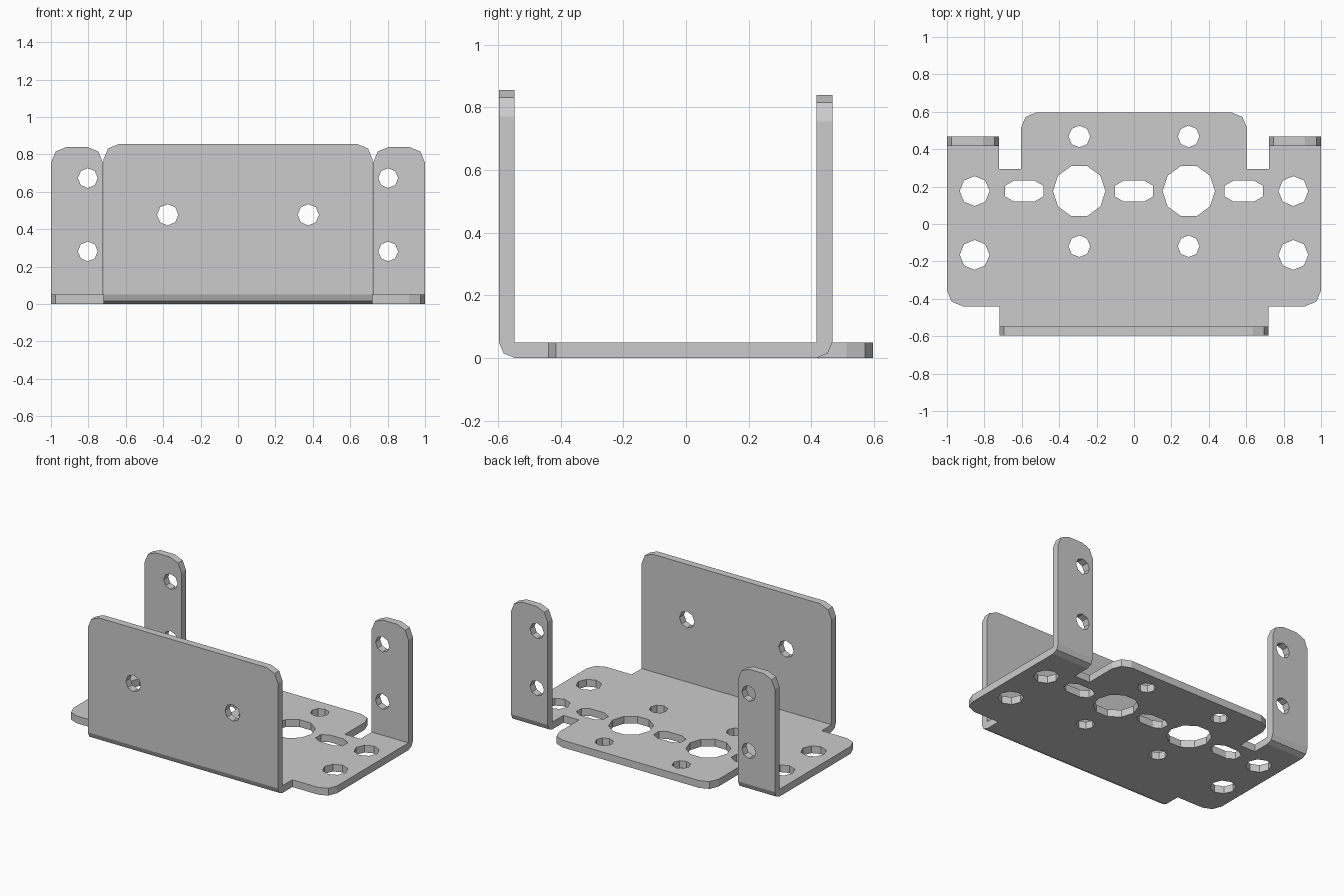
import bpy
import bmesh
import math

cube = bpy.data.objects.get("Cube")
if cube:
    bpy.data.objects.remove(cube, do_unlink=True)

T = 0.05    # sheet thickness
R = 0.085   # corner radius

steel = bpy.data.materials.new("grey_steel")
steel.diffuse_color = (0.6, 0.6, 0.6, 1)
steel.use_nodes = True
steel.node_tree.nodes["Principled BSDF"].inputs["Base Color"].default_value = (0.6, 0.6, 0.6, 1)


def finish(name, bm):
    bmesh.ops.recalc_face_normals(bm, faces=bm.faces[:])
    mesh = bpy.data.meshes.new(name)
    bm.to_mesh(mesh)
    bm.free()
    mesh.materials.append(steel)
    obj = bpy.data.objects.new(name, mesh)
    bpy.context.collection.objects.link(obj)
    return obj


def arc(cx, cy, r, start, end, n):
    return [(cx + r * math.cos(math.radians(start + (end - start) * i / n)),
             cy + r * math.sin(math.radians(start + (end - start) * i / n)))
            for i in range(n + 1)]


def hole(x, y, r, sides=8):
    return arc(x, y, r, 0, 360, sides)[:-1]


def slot(x, y):
    return arc(x + 0.053, y, 0.057, -90, 90, 3) + arc(x - 0.053, y, 0.057, 90, 270, 3)


def pair(fn, x, *args):
    return [fn(x, *args), fn(-x, *args)]


def sheet(name, loops, place, push):
    """Fill an outline with holes, then thicken it along push."""
    bm = bmesh.new()
    edges = []
    for loop in loops:
        vs = [bm.verts.new(place(u, v)) for u, v in loop]
        edges += [bm.edges.new((vs[i - 1], vs[i])) for i in range(len(vs))]
    bmesh.ops.triangle_fill(bm, edges=edges, use_beauty=True, normal=push)
    ext = bmesh.ops.extrude_face_region(bm, geom=bm.faces[:], use_keep_orig=True)
    moved = [g for g in ext["geom"] if isinstance(g, bmesh.types.BMVert)]
    bmesh.ops.translate(bm, verts=moved, vec=push)
    return finish(name, bm)


def bend(name, x0, x1, y, side):
    """Folded edge: quarter round of two facets, running along x."""
    bm = bmesh.new()
    profile = [(0, T)] + arc(0, T, T, -90, 0, 2)
    face = bm.faces.new([bm.verts.new((x0, y + side * u, z)) for u, z in profile])
    ext = bmesh.ops.extrude_face_region(bm, geom=[face], use_keep_orig=True)
    moved = [g for g in ext["geom"] if isinstance(g, bmesh.types.BMVert)]
    bmesh.ops.translate(bm, verts=moved, vec=(x1 - x0, 0, 0))
    return finish(name, bm)


def flange(name, x0, x1, top, y, holes):
    """Upright wall with rounded upper corners, its front face at y."""
    outline = [(x0, T), (x1, T)]
    outline += arc(x1 - R, top - R, R, 0, 90, 2) + arc(x0 + R, top - R, R, 90, 180, 2)
    sheet(name, [outline] + holes, lambda u, v: (u, y, v), (0, T, 0))


# Base plate: right half of the outline, mirrored
half = [(0.72, -0.547), (0.72, -0.44)]
half += arc(1 - R, -0.44 + R, R, -90, 0, 2)
half += [(1, 0.417), (0.722, 0.417), (0.722, 0.295), (0.605, 0.295)]
half += arc(0.605 - R, 0.597 - R, R, 0, 90, 2)
outline = half + [(-x, y) for x, y in reversed(half)]
holes = [slot(0, 0.176)] + pair(slot, 0.587, 0.176)
holes += pair(hole, 0.293, 0.176, 0.14, 10)
for y in (0.468, -0.119):
    holes += pair(hole, 0.292, y, 0.058)
for y in (0.176, -0.165):
    holes += pair(hole, 0.852, y, 0.08)
sheet("base_plate", [outline] + holes, lambda u, v: (u, v, 0), (0, 0, T))

# Front wall
flange("front_wall", -0.72, 0.72, 0.856, -0.597, pair(hole, 0.376, 0.477, 0.057))
bend("front_wall_bend", -0.72, 0.72, -0.547, -1)

# Rear tabs
for label, x0, x1 in (("left", 0.722, 1), ("right", -1, -0.722)):
    cx = math.copysign(0.803, x0)
    flange(label + "_rear_tab", x0, x1, 0.84, 0.417,
           [hole(cx, z, 0.053) for z in (0.281, 0.673)])
    bend(label + "_rear_tab_bend", x0, x1, 0.417, 1)
